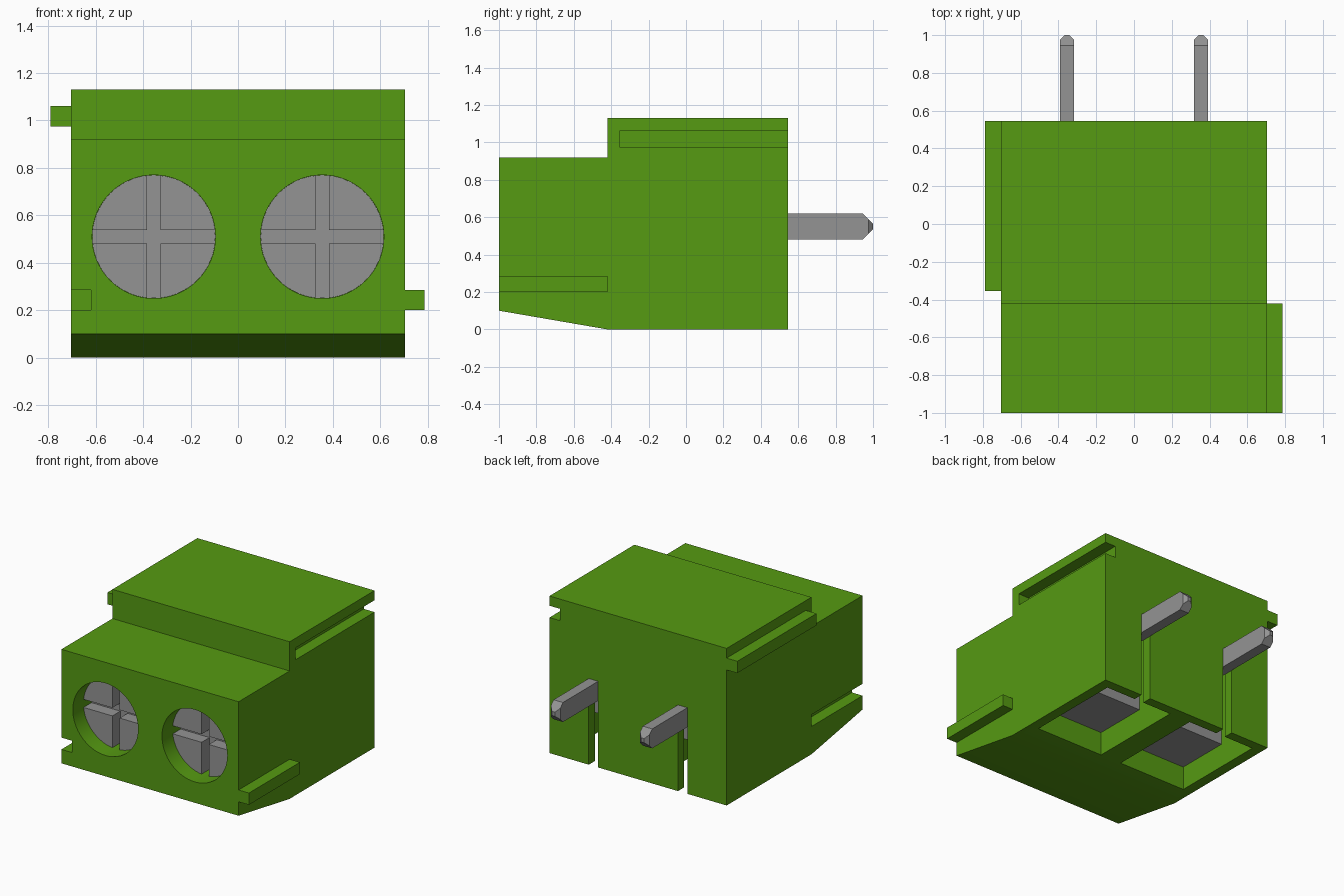
import bpy, bmesh, math
from mathutils import Vector

cube = bpy.data.objects.get("Cube")
if cube:
    bpy.data.objects.remove(cube, do_unlink=True)


def material(name, rgb):
    m = bpy.data.materials.new(name)
    m.use_nodes = True
    col = (*rgb, 1.0)
    m.diffuse_color = col
    bsdf = m.node_tree.nodes["Principled BSDF"]
    bsdf.inputs["Base Color"].default_value = col
    bsdf.inputs["Roughness"].default_value = 0.6
    return m


GREEN = material("green plastic", (0.092, 0.325, 0.006))
METAL = material("grey metal", (0.295, 0.295, 0.295))


def finish(name, bm, mat):
    bmesh.ops.recalc_face_normals(bm, faces=bm.faces)
    me = bpy.data.meshes.new(name)
    bm.to_mesh(me)
    bm.free()
    me.materials.append(mat)
    ob = bpy.data.objects.new(name, me)
    bpy.context.collection.objects.link(ob)
    return ob


def hull(name, points, mat):
    bm = bmesh.new()
    for p in points:
        bm.verts.new(p)
    bmesh.ops.convex_hull(bm, input=bm.verts)
    bmesh.ops.dissolve_limit(bm, angle_limit=0.01, verts=bm.verts, edges=bm.edges)
    return finish(name, bm, mat)


def box(name, x, y, z, mat):
    return hull(name, [(a, b, c) for a in x for b in y for c in z], mat)


def cylinder(name, cx, cz, r, y0, y1, mat):
    """Cylinder along the y axis."""
    bm = bmesh.new()
    ring = [2 * math.pi * i / 64 for i in range(64)]
    face = bm.faces.new([bm.verts.new((cx + r * math.cos(a), y0, cz + r * math.sin(a)))
                         for a in ring])
    ext = bmesh.ops.extrude_face_region(bm, geom=[face])
    moved = [v for v in ext["geom"] if isinstance(v, bmesh.types.BMVert)]
    bmesh.ops.translate(bm, verts=moved, vec=Vector((0, y1 - y0, 0)))
    return finish(name, bm, mat)


def activate(ob):
    bpy.ops.object.select_all(action='DESELECT')
    ob.select_set(True)
    bpy.context.view_layer.objects.active = ob


def cut(ob, cutter):
    """Subtract a cutter, then discard it."""
    cutter.hide_render = True
    activate(ob)
    mod = ob.modifiers.new("cut", 'BOOLEAN')
    mod.operation = 'DIFFERENCE'
    mod.solver = 'EXACT'
    mod.object = cutter
    bpy.ops.object.modifier_apply(modifier=mod.name)
    bpy.data.objects.remove(cutter, do_unlink=True)


def smooth(ob):
    activate(ob)
    bpy.ops.object.shade_smooth_by_angle(angle=math.radians(30))


W, BACK, STEP = 0.705, 0.545, -0.42
PX, SZ = 0.355, 0.51          # pole spacing from centre, screw height

# Housing: stepped side profile extruded across x
profile = [(-1, 0.1), (STEP, 0), (BACK, 0), (BACK, 1.13),
           (STEP, 1.13), (STEP, 0.92), (-1, 0.92)]
bm = bmesh.new()
side = bm.faces.new([bm.verts.new((-W, y, z)) for y, z in profile])
ext = bmesh.ops.extrude_face_region(bm, geom=[side])
bmesh.ops.translate(bm, vec=(2 * W, 0, 0),
                    verts=[v for v in ext["geom"] if isinstance(v, bmesh.types.BMVert)])
housing = finish("housing", bm, GREEN)

# Interlocking grooves: upper left side, lower right side
cut(housing, box("groove_cutter", (W - 0.085, W + 0.1), (-0.355, BACK + 0.1), (0.975, 1.06), GREEN))
cut(housing, box("groove_cutter", (-W - 0.1, -W + 0.085), (-1.1, STEP), (0.2, 0.285), GREEN))

for s in (-1, 1):
    cx = s * PX
    # Screw hole, underside pocket and rear pin slot
    cut(housing, cylinder("hole_cutter", cx, SZ, 0.26, -1.1, -0.35, GREEN))
    cut(housing, box("pocket_cutter", (s * 0.085, s * 0.63), (-0.24, 0.475), (-0.1, 0.8), GREEN))
    cut(housing, box("slot_cutter", (cx - 0.0375, cx + 0.0375), (0.4, BACK + 0.1), (-0.1, 0.55), GREEN))
smooth(housing)

# Interlocking ribs: upper right side, lower left side
box("upper_rib", (-W - 0.085, -W), (-0.355, BACK), (0.975, 1.06), GREEN)
box("lower_rib", (W, W + 0.082), (-1, STEP), (0.2, 0.285), GREEN)

for s, tag in ((-1, "right"), (1, "left")):
    cx = s * PX
    # Screw head with cross recess
    screw = cylinder(tag + "_screw", cx, SZ, 0.2595, -0.88, -0.36, METAL)
    cut(screw, box("cross_cutter", (cx - 0.029, cx + 0.029), (-1, -0.79), (0.2, 0.85), METAL))
    cut(screw, box("cross_cutter", (cx - 0.3, cx + 0.3), (-1, -0.79), (SZ - 0.029, SZ + 0.029), METAL))
    smooth(screw)
    # Clamp block inside the pocket
    box(tag + "_clamp", (s * 0.087, s * 0.628), (-0.238, 0.16), (0.17, 0.798), METAL)
    # Contact pin with chamfered tip
    sections = [(0.15, 0.0375, 0.07), (0.945, 0.0375, 0.07),
                (0.975, 0.0375, 0.04), (1.0, 0.0125, 0.015)]
    hull(tag + "_pin", [(cx + i * hx, y, 0.55 + j * hz)
                        for y, hx, hz in sections for i in (-1, 1) for j in (-1, 1)], METAL)
